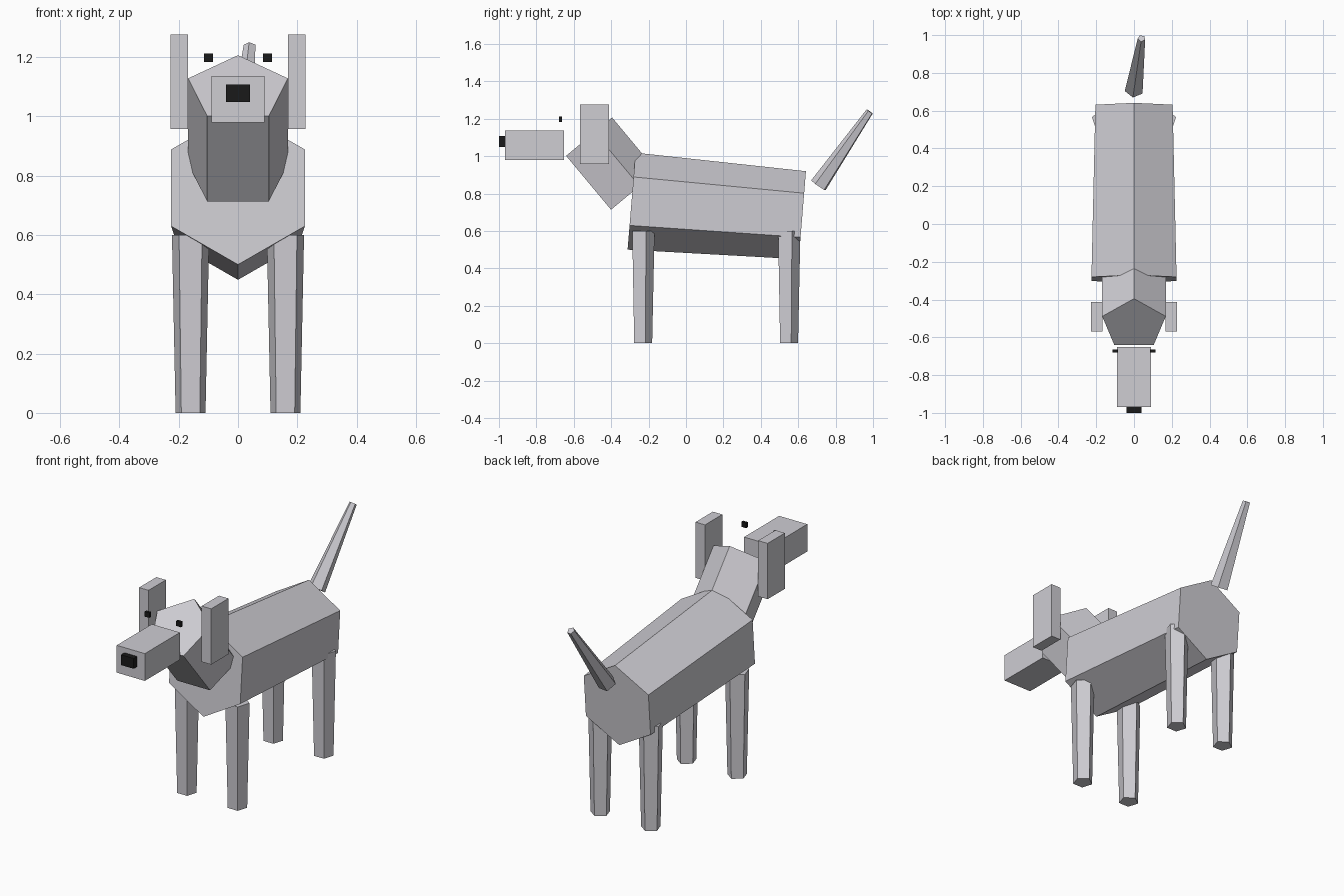
import bpy, math
from mathutils import Vector

if "Cube" in bpy.data.objects:
    bpy.data.objects.remove(bpy.data.objects["Cube"])


def material(name, rgb):
    m = bpy.data.materials.new(name)
    m.diffuse_color = (*rgb, 1)
    m.use_nodes = True
    m.node_tree.nodes["Principled BSDF"].inputs["Base Color"].default_value = m.diffuse_color
    return m


GREY = material("pale grey", (0.62, 0.61, 0.65))
BLACK = material("black", (0.01, 0.01, 0.01))


def add_mesh(name, verts, faces, mat):
    me = bpy.data.meshes.new(name)
    me.from_pydata(verts, [], faces)
    me.materials.append(mat)
    ob = bpy.data.objects.new(name, me)
    bpy.context.collection.objects.link(ob)
    return ob


def prism(name, a, b, ra, rb, sides, ref=(0, 0, 1), mat=GREY):
    """Tapered capped prism from a to b, first corner pointing towards ref."""
    a, b, ref = Vector(a), Vector(b), Vector(ref)
    d = (b - a).normalized()
    up = (ref - d * ref.dot(d)).normalized()
    side = d.cross(up)
    verts = []
    for c, r in ((a, ra), (b, rb)):
        for i in range(sides):
            t = 2 * math.pi * i / sides
            verts.append(c + r * (math.cos(t) * up + math.sin(t) * side))
    faces = [(i, (i + 1) % sides, sides + (i + 1) % sides, sides + i)
             for i in range(sides)]
    faces += [tuple(reversed(range(sides))), tuple(range(sides, 2 * sides))]
    return add_mesh(name, verts, faces, mat)


def box(name, lo, hi, mat=GREY):
    verts = [(x, y, z) for x in (lo[0], hi[0]) for y in (lo[1], hi[1])
             for z in (lo[2], hi[2])]
    faces = [(0, 1, 3, 2), (4, 6, 7, 5), (0, 4, 5, 1),
             (2, 3, 7, 6), (0, 2, 6, 4), (1, 5, 7, 3)]
    return add_mesh(name, verts, faces, mat)


# Body, neck and tail
prism("body", (0, -0.291, 0.759), (0, 0.622, 0.684), 0.26, 0.236, 6)
prism("neck", (0, -0.291, 0.805), (0, -0.531, 1.093), 0.177, 0.177, 5)
prism("tail", (0, 0.71, 0.842), (0.04, 0.983, 1.238), 0.05, 0.021, 5)

# Snout and nose
box("snout", (-0.089, -0.969, 0.98), (0.089, -0.652, 1.136))
box("nose", (-0.04, -1.0, 1.048), (0.04, -0.96, 1.107), BLACK)

# Paired parts
for s, label in ((-1, "left"), (1, "right")):
    x = sorted((s * 0.168, s * 0.228))
    box(f"{label}_ear", (x[0], -0.568, 0.957), (x[1], -0.412, 1.276))
    x = sorted((s * 0.085, s * 0.115))
    box(f"{label}_eye", (x[0], -0.68, 1.183), (x[1], -0.664, 1.212), BLACK)
    for y, end in ((-0.234, "front"), (0.546, "hind")):
        prism(f"{end}_{label}_leg", (s * 0.16, y, 0), (s * 0.16, y, 0.6),
              0.053, 0.066, 5, ref=(0, 1, 0))
